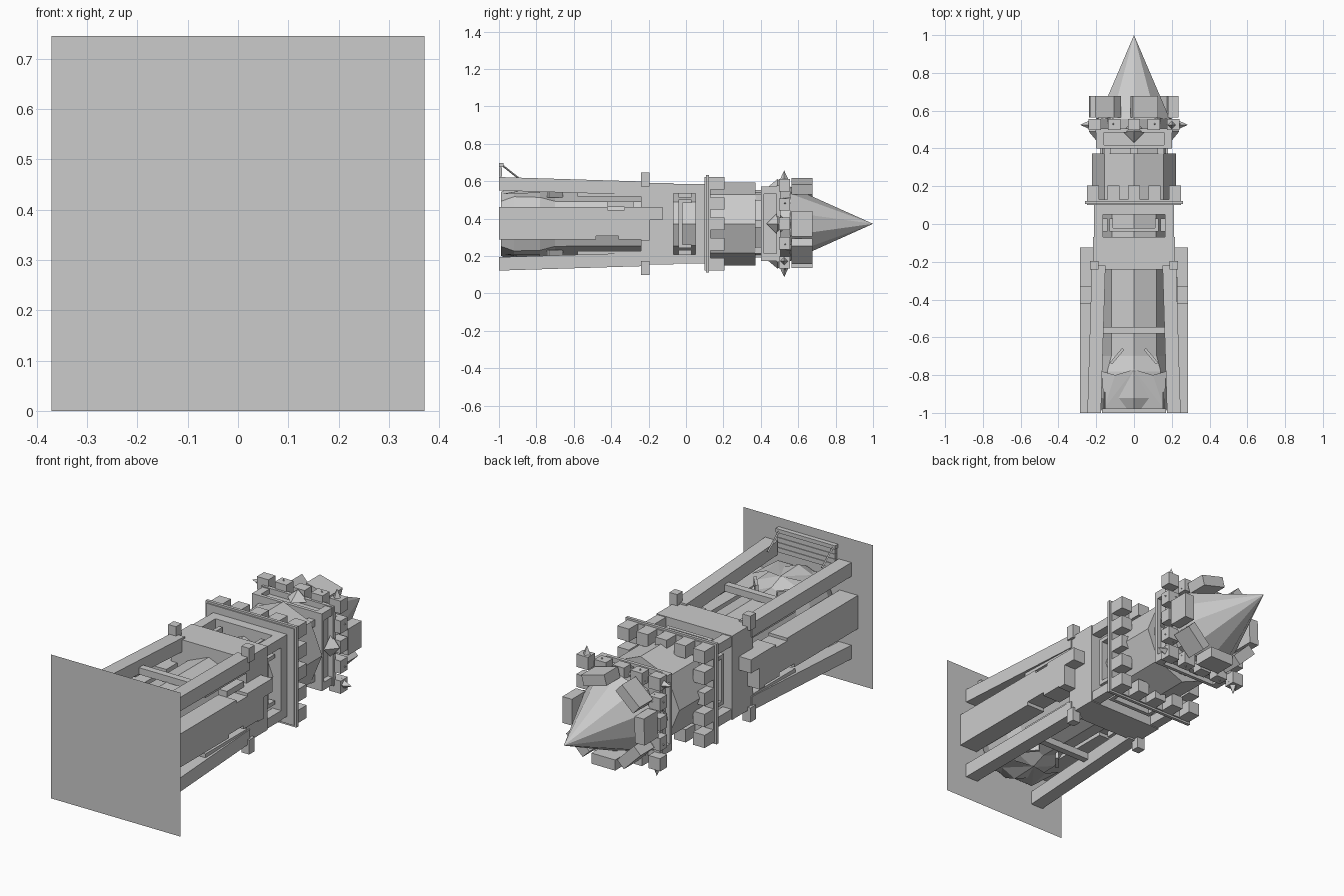
import bpy, bmesh, math
from mathutils import Vector, Matrix

if "Cube" in bpy.data.objects:
    bpy.data.objects.remove(bpy.data.objects["Cube"])

C = 0.3725  # height of the tower axis; the tower lies along +y


def finish(name, bm):
    bmesh.ops.recalc_face_normals(bm, faces=bm.faces)
    me = bpy.data.meshes.new(name)
    bm.to_mesh(me)
    bm.free()
    ob = bpy.data.objects.new(name, me)
    ob.location.z = C
    bpy.context.collection.objects.link(ob)
    return ob


def add_box(bm, x, y, z, angle=0.0):
    """Box from (min,max) ranges, turned about the tower axis."""
    v = bmesh.ops.create_cube(bm, size=1)['verts']
    for p in v:
        co = Vector([r[0] + (r[1] - r[0]) * (c + .5) for r, c in zip((x, y, z), p.co)])
        p.co = Matrix.Rotation(angle, 3, 'Y') @ co


def boxes(name, specs, angles=(0,)):
    bm = bmesh.new()
    for a in angles:
        for s in specs:
            add_box(bm, *s, angle=math.radians(a))
    return finish(name, bm)


def lathe(name, profile, sides=8, offset=0.0):
    """Flat-sided column from (y, radius) pairs."""
    bm = bmesh.new()
    rings = []
    for y, r in profile:
        rings.append([bm.verts.new((r * math.cos(t), y, r * math.sin(t)))
                      for t in (offset + 2 * math.pi * i / sides for i in range(sides))])
    for a, b in zip(rings, rings[1:]):
        for i in range(sides):
            j = (i + 1) % sides
            bm.faces.new((a[i], a[j], b[j], b[i]))
    bm.faces.new(rings[0])
    bm.faces.new(rings[-1])
    bmesh.ops.remove_doubles(bm, verts=bm.verts, dist=1e-4)
    return finish(name, bm)


QUAD = (0, 90, 180, 270)

# base plane
bm = bmesh.new()
bm.faces.new([bm.verts.new((x, -1, z)) for x, z in
              ((-.37, -C), (.37, -C), (.37, C), (-.37, C))])
finish("base_plane", bm)

# inner column with flared faceted foot
lathe("inner_column", [(-.99, .17), (-.92, .205), (-.78, .20), (-.70, .17), (.12, .165)])

# leaning corner posts
bm = bmesh.new()
for sx in (-1, 1):
    for sz in (-1, 1):
        n = len(bm.verts)
        add_box(bm, (.175, .247), (-1, -.22), (.178, .25))
        bm.verts.ensure_lookup_table()
        for p in bm.verts[n:]:
            if p.co.y > -.5:
                p.co.x -= .024
                p.co.z -= .024
            p.co.x *= sx
            p.co.z *= sz
finish("corner_posts", bm)

# cross beams on the open top and bottom
boxes("cross_beams", [((-.18, .18), (-.58, -.545), (.165, .2))], (0, 180))

# side buttresses with stepped, broken ends
outline = [(-1, -.083), (-.48, -.083), (-.48, -.065), (-.36, -.065), (-.36, -.083),
           (-.2, -.083), (-.2, .02), (-.125, .02), (-.125, .09), (-.33, .09),
           (-.33, .075), (-.42, .075), (-.42, .09), (-1, .09)]
for s, name in ((1, "right_buttress"), (-1, "left_buttress")):
    bm = bmesh.new()
    f = bm.faces.new([bm.verts.new((s * .18, y, z)) for y, z in outline])
    ext = bmesh.ops.extrude_face_region(bm, geom=[f])['geom']
    for v in ext:
        if isinstance(v, bmesh.types.BMVert):
            v.co.x = s * .285
    finish(name, bm)
boxes("buttress_stubs", [((.18, .23), (-.42, -.28), (.09, .12)),
                         ((.18, .22), (-.58, -.24), (.145, .17)),
                         ((.18, .22), (-.58, -.24), (-.17, -.145))], (0, 180))

# mid block with an opening on every side
boxes("mid_block_base", [((-.217, .217), (-.24, -.068), (-.217, .217))])
boxes("mid_block_corners", [((.163, .213), (-.068, .05), (.163, .213))], QUAD)
boxes("mid_block_top", [((-.212, .212), (.05, .105), (-.212, .212))])
boxes("window_sills", [((-.13, .13), (-.04, -.02), (.14, .19)),
                       ((-.13, -.11), (-.04, .03), (.14, .19)),
                       ((.11, .13), (-.04, .03), (.14, .19))], QUAD)
boxes("corner_blocks", [((x, x + .045), (-.24, -.195), (.2, .275))
                        for x in (-.232, .187)], (0, 180))
boxes("side_blocks", [((.2, .285), (-.24, -.195), (-.09, .09))], (0, 180))

# lower battlement
boxes("lower_ledge", [((-.25, .25), (.1, .13), (-.25, .25))])
boxes("lower_ledge_trim", [((-.26, .26), (.106, .122), (-.26, .26))])
merlon = .066


def battlement(name, y0, y1, half):
    step = (2 * half - merlon) / 4
    boxes(name, [((-half + i * step, -half + i * step + merlon), (y0, y1),
                  (half - merlon, half)) for i in range(4)], QUAD)


battlement("lower_merlons", .128, .205, .25)

# octagonal drum and its narrow neck
lathe("drum", [(.12, .222), (.372, .222)])
lathe("neck", [(.37, .175), (.41, .175)])
boxes("neck_pillars", [((.125, .16), (.37, .405), (.125, .16)),
                       ((-.02, .02), (.37, .405), (.15, .18))], QUAD)

# upper platform with framed recesses
boxes("upper_platform", [((-.175, .175), (.4, .5), (-.175, .175))])
boxes("upper_frame", [((-.2, .2), (.4, .418), (.17, .2)),
                      ((-.205, .205), (.485, .505), (.17, .205)),
                      ((.16, .2), (.4, .5), (.16, .2))], QUAD)
battlement("upper_merlons", .497, .555, .24)

# pointed ornaments between the merlons
bm = bmesh.new()
for a in QUAD:
    r = Matrix.Rotation(math.radians(a), 4, 'Y')
    for x, y, h, w in ((-.11, .53, .06, .03), (.0, .49, .05, .06), (.11, .53, .06, .03)):
        bmesh.ops.create_cone(bm, cap_ends=True, segments=4, radius1=w, radius2=0, depth=h,
                              matrix=r @ Matrix.Translation((x, y, .2 + h / 2 - .01)))
    # corner spikes
    bmesh.ops.create_cone(bm, cap_ends=True, segments=4, radius1=.028, radius2=0, depth=.06,
                          matrix=r @ Matrix.Translation((.2, .525, .255)))
finish("spikes", bm)

# spire with a ring of loose slabs around its foot
lathe("spire_foot", [(.5, .19), (.56, .2)])
lathe("spire", [(.555, .2), (1, .0)], sides=10, offset=math.pi / 10)
boxes("spire_slabs", [((-.068, .068), (.565, .677), (.18, .235))],
      (15, 90, 135, 180, 225, 272, 318))

# raised gate with planks and chains
boxes("gate", [((-.165, .165), (-1, -.985), (.2 + i * .026, .224 + i * .026)) for i in range(4)]
      + [((-.17, .17), (-1, -.976), (.305, .325))])
bm = bmesh.new()
for x in (-.155, .155):
    a, b = Vector((x, -.985, .315)), Vector((x, -.89, .24))
    d = b - a
    m = Matrix.Translation((a + b) / 2) @ d.to_track_quat('Z', 'Y').to_matrix().to_4x4()
    bmesh.ops.create_cone(bm, cap_ends=True, segments=4, radius1=.005, radius2=.005,
                          depth=d.length, matrix=m)
finish("gate_chains", bm)

# broken canopy and bent brackets over the foot
bm = bmesh.new()
for s in (-1, 1):
    pts = [(-.16, -.98, .16), (.16, -.98, .16), (.17, -.78, .165), (.1, -.8, .19),
           (0, -.77, .2), (-.1, -.8, .19), (-.17, -.78, .165)]
    f = bm.faces.new([bm.verts.new((x, y, s * z)) for x, y, z in pts])
    bmesh.ops.triangulate(bm, faces=[f])
    for sx in (-1, 1):
        m = Matrix.Translation((sx * .09, -.7, s * .16)) @ Matrix.Rotation(sx * .7, 4, 'Z')
        v = bmesh.ops.create_cube(bm, size=1)['verts']
        for p in v:
            p.co = m @ Vector((p.co.x * .015, p.co.y * .1, p.co.z * .04))
finish("foot_canopy", bm)
